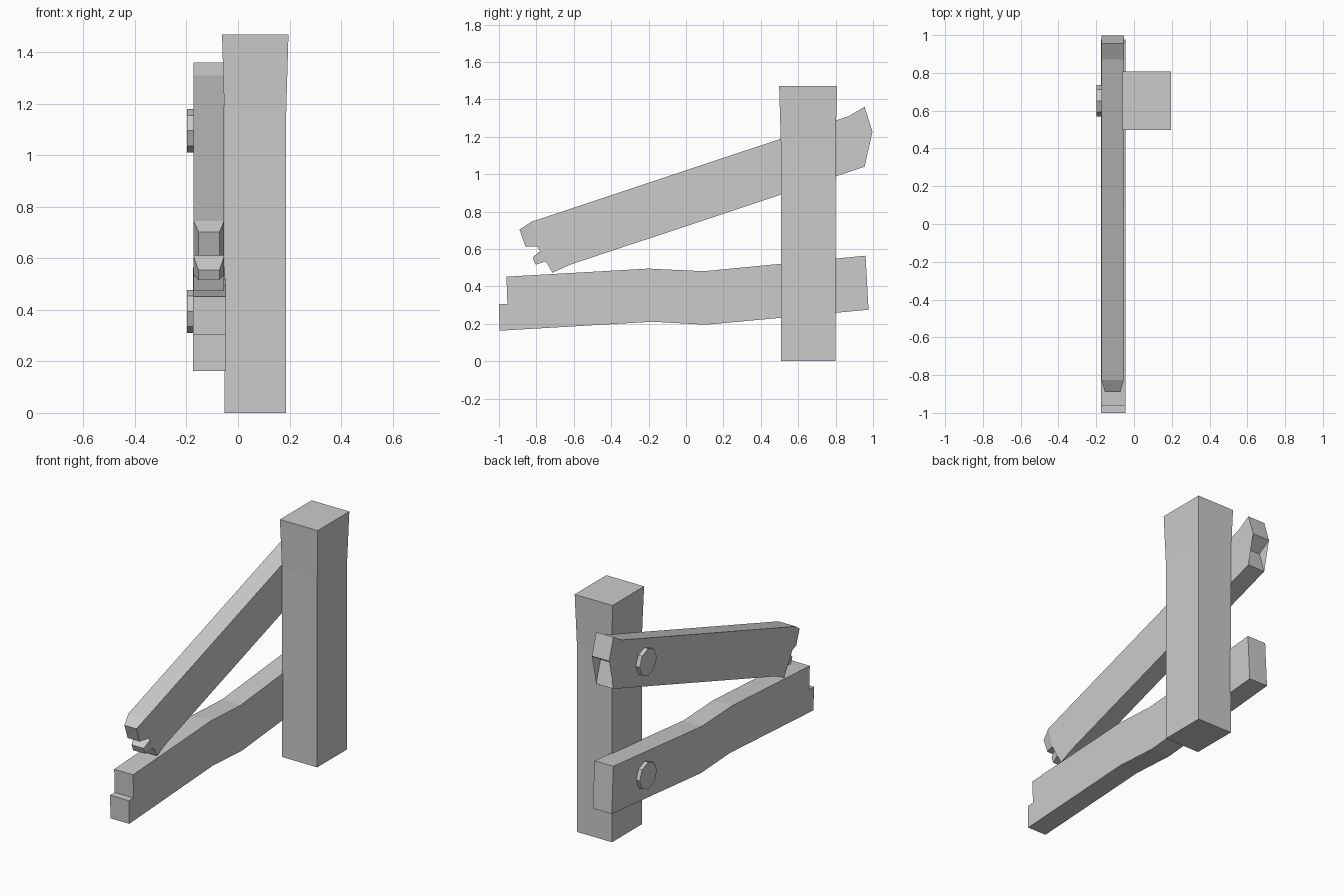
import bpy, bmesh, math

if "Cube" in bpy.data.objects:
    bpy.data.objects.remove(bpy.data.objects["Cube"])


def finish(name, bm):
    bmesh.ops.recalc_face_normals(bm, faces=bm.faces)
    mesh = bpy.data.meshes.new(name)
    bm.to_mesh(mesh)
    bm.free()
    obj = bpy.data.objects.new(name, mesh)
    bpy.context.collection.objects.link(obj)
    return obj


def plank(name, profile, x0, x1, pinched=(), inset=0.0):
    """Extrude a (y, z) outline along x; pinched points are narrowed."""
    bm = bmesh.new()
    sides = []
    for x, s in ((x0, 1), (x1, -1)):
        sides.append([bm.verts.new((x + s * (inset if i in pinched else 0), y, z))
                      for i, (y, z) in enumerate(profile)])
    a, b = sides
    n = len(profile)
    caps = [bm.faces.new(a), bm.faces.new(b[::-1])]
    for i in range(n):
        j = (i + 1) % n
        bm.faces.new((a[j], a[i], b[i], b[j]))
    bmesh.ops.triangulate(bm, faces=caps)
    return finish(name, bm)


# Post: square section flaring near the top
bm = bmesh.new()
rings = []
for z, hx, hy in ((0, 0.12, 0.146), (1.16, 0.12, 0.146), (1.47, 0.129, 0.155)):
    rings.append([bm.verts.new((0.067 + sx * hx, 0.653 + sy * hy, z))
                  for sx, sy in ((-1, -1), (1, -1), (1, 1), (-1, 1))])
for lo, hi in zip(rings, rings[1:]):
    for i in range(4):
        j = (i + 1) % 4
        bm.faces.new((lo[i], lo[j], hi[j], hi[i]))
bm.faces.new(rings[0][::-1])
bm.faces.new(rings[-1])
finish("post", bm)

# Upper plank: sloping, split at the front and broken at the back
plank("upper_plank",
      [(-0.89, 0.703), (-0.826, 0.746), (0.87, 1.31), (0.955, 1.36),
       (0.997, 1.227), (0.912, 1.174), (0.955, 1.04), (-0.618, 0.516),
       (-0.714, 0.473), (-0.74, 0.537), (-0.805, 0.516), (-0.82, 0.555),
       (-0.757, 0.607), (-0.666, 0.65), (-0.794, 0.612), (-0.858, 0.612)],
      -0.172, -0.054, pinched=(0, 10, 11, 15), inset=0.018)

# Lower plank: slightly bent, with a notched front end
plank("lower_plank",
      [(-0.96, 0.452), (-0.2, 0.495), (0.094, 0.481), (0.96, 0.564),
       (0.976, 0.275), (0.104, 0.195), (-0.18, 0.211), (-0.997, 0.163),
       (-1.0, 0.307), (-0.955, 0.307)],
      -0.175, -0.046)

# Octagonal bolt heads
for name, z in (("upper_bolt", 1.096), ("lower_bolt", 0.394)):
    outline = [(0.652 + 0.084 * math.cos(k * math.pi / 4),
                z + 0.084 * math.sin(k * math.pi / 4)) for k in range(8)]
    plank(name, outline, -0.198, -0.16)
